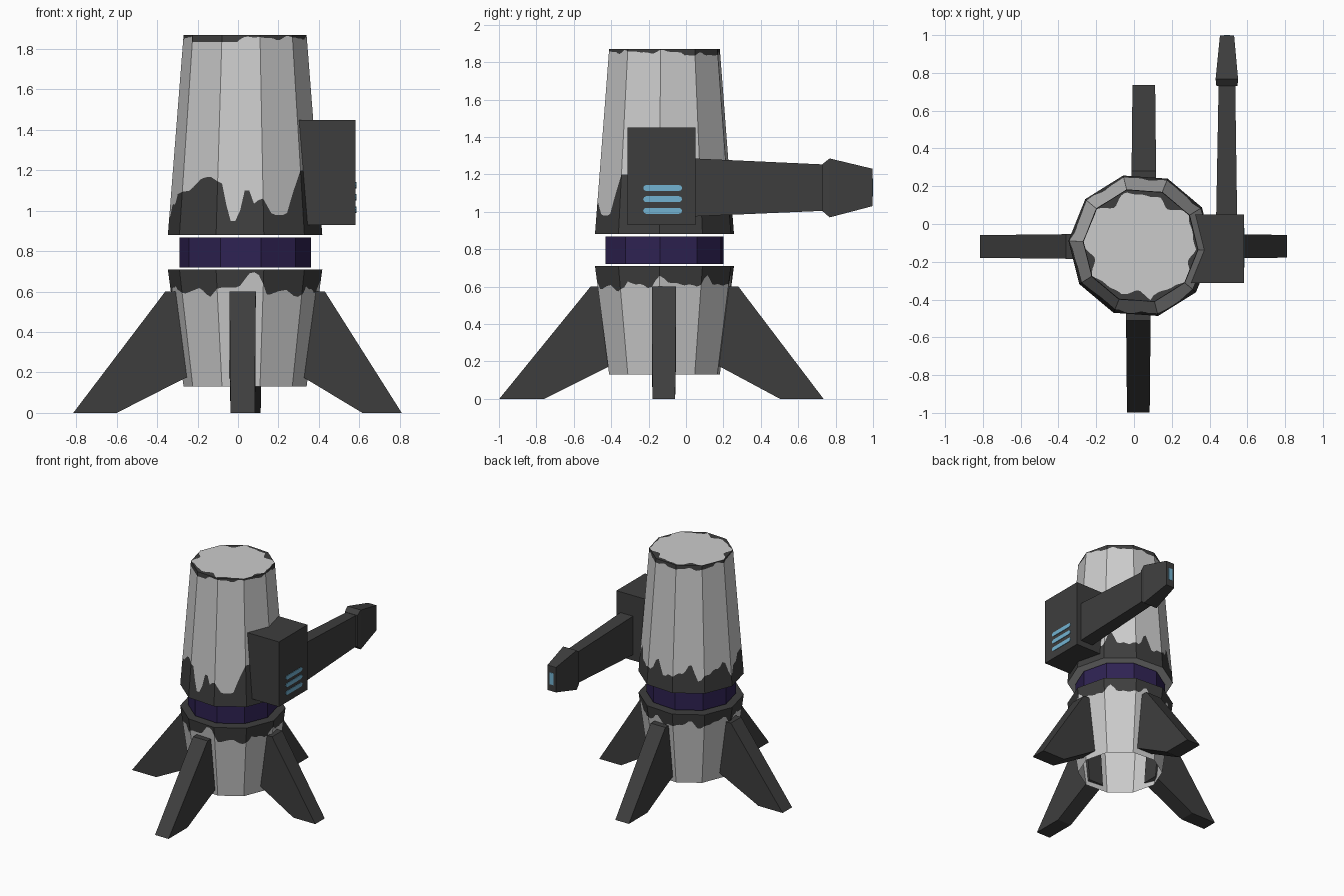
import bpy, bmesh, math
from mathutils import Vector

if "Cube" in bpy.data.objects:
    bpy.data.objects.remove(bpy.data.objects["Cube"])

CX, CY, SIDES, COLS = 0.035, -0.115, 10, 10


def material(name, rgb):
    m = bpy.data.materials.new(name)
    m.diffuse_color = (*rgb, 1)
    m.use_nodes = True
    m.node_tree.nodes["Principled BSDF"].inputs["Base Color"].default_value = m.diffuse_color
    return m


GREY = material("light grey", (0.60, 0.60, 0.60))
DARK = material("charcoal", (0.048, 0.048, 0.048))
PURPLE = material("deep purple", (0.028, 0.016, 0.085))
BLUE = material("light blue", (0.17, 0.45, 0.64))


def finish(name, bm, mats):
    me = bpy.data.meshes.new(name)
    bm.to_mesh(me)
    bm.free()
    for m in mats:
        me.materials.append(m)
    ob = bpy.data.objects.new(name, me)
    bpy.context.collection.objects.link(ob)
    return ob


def loft(name, sections, mat):
    """Closed solid through a row of equal-length cross-sections."""
    bm = bmesh.new()
    rings = [[bm.verts.new(p) for p in s] for s in sections]
    n = len(rings[0])
    for a, b in zip(rings, rings[1:]):
        for i in range(n):
            bm.faces.new((a[i], a[(i + 1) % n], b[(i + 1) % n], b[i]))
    bm.faces.new(rings[0][::-1])
    bm.faces.new(rings[-1])
    bmesh.ops.recalc_face_normals(bm, faces=bm.faces)
    return finish(name, bm, [mat])


def corner(k, r):
    a = math.radians(-76 + 36 * k)
    return Vector((CX + r * math.cos(a), CY + r * math.sin(a), 0))


def rim(k, j, r, z):
    p = corner(k, r).lerp(corner(k + 1, r), j / COLS)
    p.z = z
    return p


def interp(table, phi):
    """Linear lookup of paint height; phi in degrees from the front towards +x."""
    for (a, za), (b, zb) in zip(table, table[1:]):
        if a <= phi <= b:
            return za + (zb - za) * (phi - a) / (b - a)
    return None


def ripple(phi):
    t = math.radians(phi)
    return 0.5 * math.sin(9 * t) + 0.35 * math.sin(17 * t + 1) + 0.25 * math.sin(25 * t + 2)


def body(name, z0, r0, z1, r1, bands, mats, caps):
    """Ten-sided tapered shell; bands are functions phi -> z dividing the paint colours."""
    bm = bmesh.new()
    cols = []
    for k in range(SIDES):
        for j in range(COLS):
            phi = (14 + 36 * (k + j / COLS) + 180) % 360 - 180
            zs = [z0] + [f(phi) for f in bands] + [z1]
            cols.append([bm.verts.new(rim(k, j, r0 + (r1 - r0) * (z - z0) / (z1 - z0), z)) for z in zs])
    n = len(cols)
    for i in range(n):
        a, b = cols[i], cols[(i + 1) % n]
        for s, mi in enumerate(mats):
            bm.faces.new((a[s], b[s], b[s + 1], a[s + 1])).material_index = mi
    if "bottom" in caps:
        bm.faces.new([c[0] for c in cols][::-1]).material_index = caps["bottom"]
    if "top" in caps:
        edge = [c[-1] for c in cols]
        if "fringe" in caps:          # dark paint creeping over the top edge
            inner = []
            for i, v in enumerate(edge):
                phi = 14 + 360 * i / n
                d = caps["fringe"](phi)
                inner.append(bm.verts.new((CX + (v.co.x - CX) * (1 - d), CY + (v.co.y - CY) * (1 - d), z1)))
            for i in range(n):
                j = (i + 1) % n
                bm.faces.new((edge[i], edge[j], inner[j], inner[i])).material_index = 1
            edge = inner
        bm.faces.new(edge).material_index = caps["top"]
    return finish(name, bm, [GREY, DARK])


# Upper body with dark paint drips at its foot and rim
UP = [(-75, 1.08), (-50, 1.10), (-39, 1.16), (-30, 1.17), (-17, 1.13), (-13, 0.95), (-5, 0.95),
      (-2, 1.10), (4, 1.10), (7, 1.03), (13, 1.07), (22, 0.98), (35, 0.98), (41, 1.08), (50, 1.20),
      (60, 1.20), (68, 1.00), (80, 1.00)]


def upper_drip(phi):
    z = interp(UP, phi)
    return z if z else 1.03 + 0.075 * ripple(phi)


def top_drip(phi):
    if -60 < phi < -5:
        return 1.835
    return 1.855 + 0.012 * ripple(phi * 0.99) - (0.015 if abs(phi) > 110 else 0)


def fringe(phi):
    t = math.radians(phi)
    return max(0.01, 0.06 + 0.09 * ripple(phi * 0.6) + 0.04 * math.sin(2 * t + 2))


body("upper_body", 0.88, 0.383, 1.87, 0.305, [upper_drip, top_drip], [1, 0, 1],
     {"bottom": 0, "top": 0, "fringe": fringe})

# Lower body, open underneath, dark drips hanging from its top
LOW = [(-75, 0.615), (-55, 0.59), (-39, 0.62), (-30, 0.57), (-21, 0.62), (-5, 0.62), (3, 0.69),
       (9, 0.70), (13, 0.65), (18, 0.58), (27, 0.60), (35, 0.61), (45, 0.57), (55, 0.60)]


def lower_drip(phi):
    z = interp(LOW, phi)
    return z if z else 0.62 + 0.038 * ripple(phi)


body("lower_body", 0.13, 0.305, 0.71, 0.383, [lower_drip], [0, 1], {"top": 1})

# Purple collar between the two bodies
loft("collar", [[corner(k, 0.326) + Vector((0, 0, z)) for k in range(SIDES)] for z in (0.72, 0.867)], PURPLE)

# Four splayed legs: outward direction, foot outer and inner reach, sideways centre
for name, (dx, dy), outer, inner, side in (
        ("left_leg", (-1, 0), 0.85, 0.635, -0.119), ("right_leg", (1, 0), 0.775, 0.58, -0.118),
        ("front_leg", (0, -1), 0.883, 0.643, 0.023), ("back_leg", (0, 1), 0.85, 0.617, 0.052)):
    profile = [(0.32, 0.60, 0.065), (0.395, 0.60, 0.065), (outer, 0, 0.06),
               (inner, 0, 0.06), (0.285, 0.178, 0.064)]
    secs = []
    for s in (-1, 1):
        if dx:
            secs.append([(CX + dx * r, side + s * w, z) for r, z, w in profile])
        else:
            secs.append([(side + s * w, CY + dy * r, z) for r, z, w in profile])
    loft(name, secs, DARK)


def rect_y(y, x0, x1, z0, z1):
    return [(x0, y, z0), (x1, y, z0), (x1, y, z1), (x0, y, z1)]


# Side housing and the arm running backwards from it
loft("side_housing", [rect_y(y, 0.28, 0.582, 0.93, 1.45) for y in (-0.312, 0.05)], DARK)
loft("arm", [rect_y(0.04, 0.435, 0.546, 0.975, 1.285), rect_y(0.735, 0.448, 0.536, 1.005, 1.253)], DARK)
loft("arm_tip", [rect_y(0.73, 0.436, 0.548, 1.003, 1.255), rect_y(0.768, 0.432, 0.551, 0.97, 1.285),
                 rect_y(0.997, 0.455, 0.53, 1.03, 1.23)], DARK)
loft("tip_light", [rect_y(y, 0.476, 0.508, 1.082, 1.178) for y in (0.995, 1.0)], BLUE)

# Three rounded light strips on the housing
for i, z in enumerate((1.005, 1.067, 1.127)):
    pts = []
    for a in range(-90, 271, 45):
        if a in (90, 270):
            continue
        c = -0.037 if a < 90 else -0.213
        pts.append((c + 0.016 * math.cos(math.radians(a)), z + 0.016 * math.sin(math.radians(a))))
    pts.insert(4, (-0.037, z + 0.016))
    pts.insert(5, (-0.213, z + 0.016))
    pts.append((-0.213, z - 0.016))
    loft("light_strip_%d" % (i + 1), [[(x, y, h) for y, h in pts] for x in (0.578, 0.586)], BLUE)
